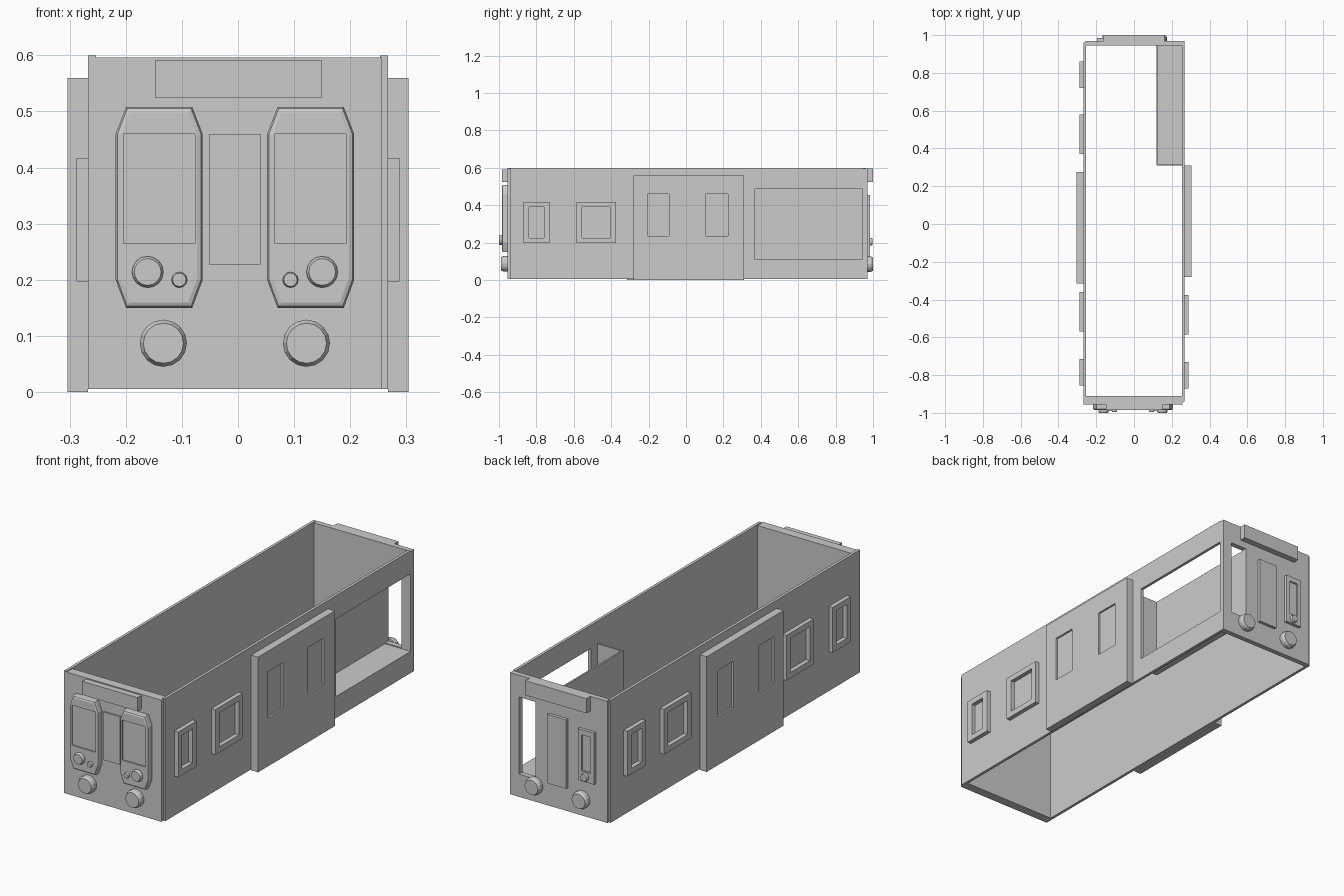
import bpy, bmesh, math
from mathutils import Matrix, Vector

cube = bpy.data.objects.get("Cube")
if cube:
    bpy.data.objects.remove(cube, do_unlink=True)

grey = bpy.data.materials.new("plain_grey")
grey.use_nodes = True
grey.diffuse_color = (0.6, 0.6, 0.6, 1)
grey.node_tree.nodes["Principled BSDF"].inputs["Base Color"].default_value = (0.6, 0.6, 0.6, 1)


def finish(name, bm):
    bmesh.ops.recalc_face_normals(bm, faces=bm.faces)
    mesh = bpy.data.meshes.new(name)
    bm.to_mesh(mesh)
    bm.free()
    mesh.materials.append(grey)
    obj = bpy.data.objects.new(name, mesh)
    bpy.context.collection.objects.link(obj)
    return obj


def box(name, x, y, z):
    """Box from three (low, high) ranges."""
    bm = bmesh.new()
    bmesh.ops.create_cube(bm, size=1)
    for v in bm.verts:
        v.co = Vector([(r[0] + r[1]) / 2 + c * (r[1] - r[0]) for r, c in zip((x, y, z), v.co)])
    return finish(name, bm)


def apply_modifiers(obj):
    bpy.context.view_layer.update()
    depsgraph = bpy.context.evaluated_depsgraph_get()
    mesh = bpy.data.meshes.new_from_object(obj.evaluated_get(depsgraph))
    obj.modifiers.clear()
    obj.data = mesh


def cut(obj, x, y, z):
    """Remove a box-shaped volume from an object."""
    cutter = box("cutter", x, y, z)
    cutter.hide_render = True
    mod = obj.modifiers.new("opening", 'BOOLEAN')
    mod.operation, mod.solver, mod.object = 'DIFFERENCE', 'EXACT', cutter
    apply_modifiers(obj)
    bpy.data.objects.remove(cutter, do_unlink=True)


def lamp(name, x, z, radius, y_wall, y_tip, sides=16):
    """Round lamp along y with a slightly narrowed outer rim."""
    bm = bmesh.new()
    depth = y_tip - y_wall
    rings = []
    for r, y in ((radius, y_wall), (radius, y_wall + depth * 0.6), (radius * 0.85, y_tip)):
        rings.append([bm.verts.new((x + r * math.cos(2 * math.pi * i / sides), y,
                                    z + r * math.sin(2 * math.pi * i / sides))) for i in range(sides)])
    for a, b in zip(rings, rings[1:]):
        for i in range(sides):
            j = (i + 1) % sides
            bm.faces.new((a[i], a[j], b[j], b[i]))
    bm.faces.new(rings[0])
    bm.faces.new(rings[-1])
    return finish(name, bm)


# Open body shell
OUT, IN = 0.267, 0.253
box("left_wall", (-OUT, -IN), (-0.955, 0.96), (0.005, 0.6))
right_wall = box("right_wall", (IN, OUT), (-0.94, 0.945), (0.005, 0.6))
cut(right_wall, (0.2, 0.3), (0.37, 1.1), (0.11, 0.487))
box("front_wall", (-OUT + 0.001, 0.257), (-0.955, -0.91), (0.005, 0.596))
back_wall = box("back_wall", (-0.257, OUT), (0.945, 0.97), (0.005, 0.596))
cut(back_wall, (0.13, 0.218), (0.9, 1), (0.115, 0.49))

# Cabin compartment inside the rear right corner
box("cabin_floor", (0.12, IN), (0.31, 0.945), (0.1, 0.11))
box("cabin_side", (0.12, 0.128), (0.31, 0.945), (0.1, 0.49))
box("cabin_end", (0.12, IN), (0.31, 0.318), (0.1, 0.49))

# Sliding doors with recessed panes, and framed side windows
for side, label, shift, windows in (
        (1, "right", 0, ((-0.87, -0.73), (-0.585, -0.375))),
        (-1, "left", -0.035, ((-0.855, -0.715), (-0.57, -0.36), (0.37, 0.58), (0.72, 0.86)))):
    def across(a, b):
        return tuple(sorted((side * a, side * b)))
    door = box(label + "_door", across(OUT, 0.304), (-0.28 + shift, 0.31 + shift), (0, 0.56))
    for low, high in ((-0.205, -0.09), (0.105, 0.225)):
        cut(door, across(0.295, 0.33), (low + shift, high + shift), (0.235, 0.46))
    for n, (low, high) in enumerate(windows):
        frame = box(f"{label}_window_frame_{n + 1}", across(OUT - 0.001, 0.288), (low, high), (0.197, 0.417))
        cut(frame, across(0.2, 0.4), (low + 0.03, high - 0.03), (0.225, 0.39))

# Front end: sign, centre door, window pods and lamps
CX = -0.0055
box("front_sign", (-0.148, 0.15), (-0.985, -0.955), (0.525, 0.591))
box("front_centre_door", (-0.052, 0.04), (-0.963, -0.955), (0.227, 0.46))
for side, label in ((-1, "right"), (1, "left")):
    # Chamfered pod outline, softened towards its outer face
    half, tip, centre = 0.0775, 0.059, CX + side * 0.135
    outline = [(-half, 0.46), (-tip, 0.508), (tip, 0.508), (half, 0.46),
               (half, 0.2), (tip, 0.15), (-tip, 0.15), (-half, 0.2)]
    bm = bmesh.new()
    base = bm.faces.new([bm.verts.new((centre + x, -0.955, z)) for x, z in outline])
    moved = bmesh.ops.extrude_face_region(bm, geom=[base], use_keep_orig=True)["geom"]
    bmesh.ops.translate(bm, vec=(0, -0.03, 0), verts=[g for g in moved if isinstance(g, bmesh.types.BMVert)])
    rim = [e for e in bm.edges if all(v.co.y < -0.97 for v in e.verts)]
    bmesh.ops.bevel(bm, geom=rim, offset=0.01, segments=2, profile=0.5, affect='EDGES')
    pod = finish(label + "_front_window_pod", bm)
    cut(pod, (centre - 0.0635, centre + 0.0635), (-1.1, -0.978), (0.265, 0.46))
    lamp(label + "_signal_lamp", CX + side * 0.1555, 0.214, 0.028, -0.98, -1.0)
    lamp(label + "_marker_lamp", CX + side * 0.099, 0.2, 0.014, -0.98, -0.995, 12)
    lamp(label + "_headlight", CX + side * 0.1275, 0.087, 0.042, -0.955, -0.988)

# Back end: sign, centre door, small window and lamps
box("back_sign", (-0.165, 0.162), (0.97, 1.0), (0.525, 0.596))
box("back_centre_door", (-0.045, 0.055), (0.97, 0.985), (0.12, 0.455))
frame = box("back_window_frame", (-0.195, -0.108), (0.97, 0.985), (0.18, 0.43))
cut(frame, (-0.175, -0.128), (0.976, 1.1), (0.23, 0.405))
lamp("back_marker_lamp", -0.148, 0.205, 0.02, 0.98, 0.998, 12)
for x, label in ((0.132, "left"), (-0.121, "right")):
    lamp(label + "_tail_lamp", x, 0.085, 0.042, 0.97, 1.0)
